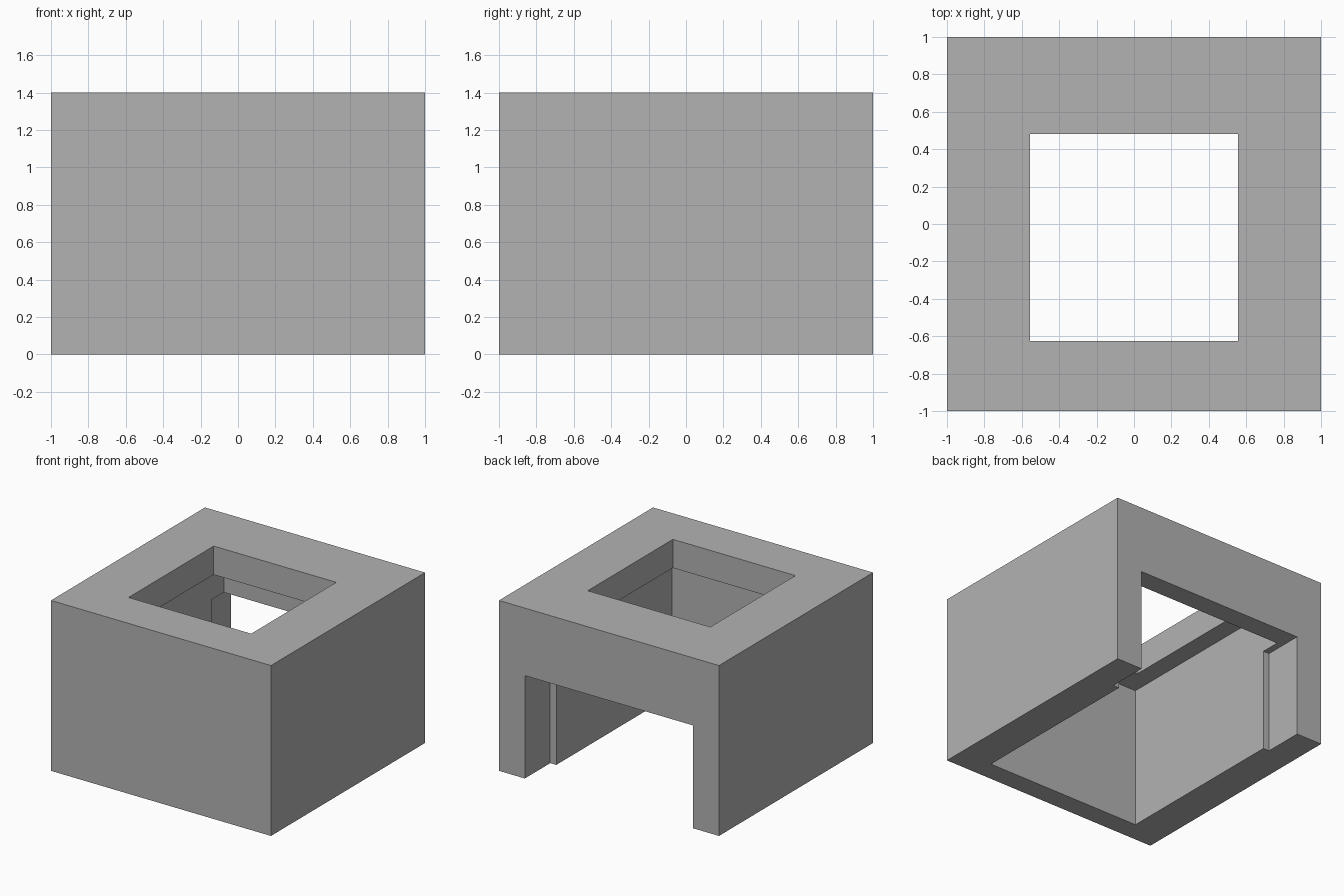
import bpy
import bmesh
from mathutils import Matrix, Vector

default_cube = bpy.data.objects.get("Cube")
if default_cube:
    bpy.data.objects.remove(default_cube, do_unlink=True)

grey = bpy.data.materials.new("plain grey")
grey.use_nodes = True
colour = (0.45, 0.45, 0.45, 1)
grey.diffuse_color = colour
for node in grey.node_tree.nodes:
    if node.type == "BSDF_PRINCIPLED":
        node.inputs["Base Color"].default_value = colour


def box(name, low, high):
    """Flat-shaded box between two opposite corners."""
    low, high = Vector(low), Vector(high)
    bm = bmesh.new()
    place = Matrix.Translation((low + high) / 2) @ Matrix.Diagonal((*(high - low), 1))
    bmesh.ops.create_cube(bm, size=1, matrix=place)
    mesh = bpy.data.meshes.new(name)
    bm.to_mesh(mesh)
    bm.free()
    mesh.materials.append(grey)
    obj = bpy.data.objects.new(name, mesh)
    bpy.context.scene.collection.objects.link(obj)
    return obj


def carve(target, cutter):
    """Cut a box out of the target, then discard the cutter."""
    cutter.hide_render = True
    mod = target.modifiers.new("cut", "BOOLEAN")
    mod.operation = "DIFFERENCE"
    mod.solver = "EXACT"
    mod.object = cutter
    bpy.context.view_layer.objects.active = target
    bpy.ops.object.modifier_apply(modifier=mod.name)
    bpy.data.objects.remove(cutter, do_unlink=True)


height = 1.4
ceiling = 1.165

# Solid block that becomes walls and roof
housing = box("housing", (-1, -1, 0), (1, 1, height))

# Main room, open underneath
carve(housing, box("room_cutter", (-0.71, -0.83, -0.2), (0.71, 0.83, ceiling)))

# Wide doorway in the back, with jambs stepped slightly past the room walls
carve(housing, box("doorway_cutter", (-0.765, 0.67, -0.3), (0.765, 1.2, 0.845)))

# Rectangular opening in the roof, set towards the front
carve(housing, box("roof_cutter", (-0.557, -0.625, 1), (0.557, 0.48, 1.6)))
